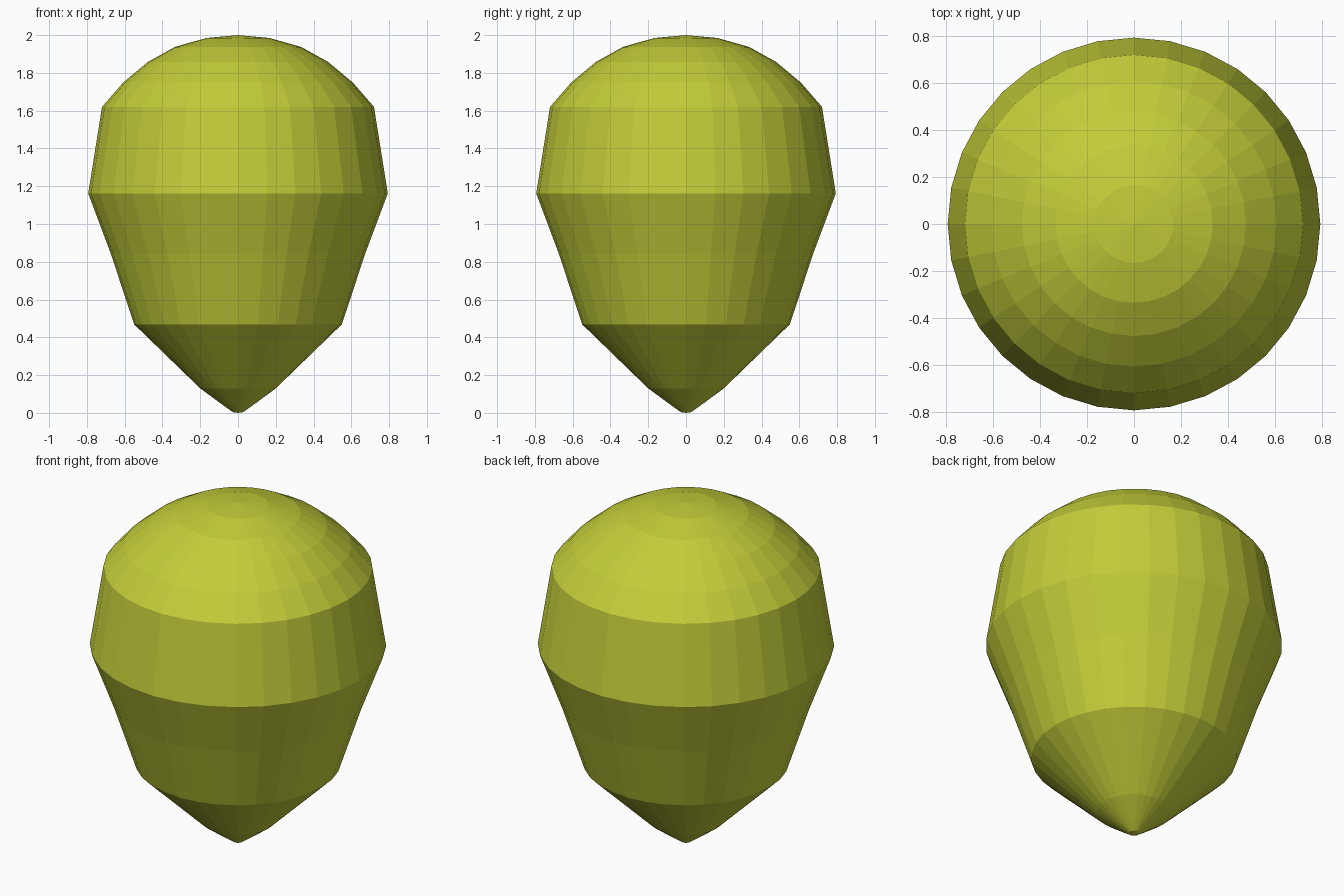
import bpy, bmesh, math

if "Cube" in bpy.data.objects:
    bpy.data.objects.remove(bpy.data.objects["Cube"])

SEGMENTS = 32
# radius, height from the lower tip to the crown
PROFILE = [(0.027, 0.004), (0.085, 0.045), (0.20, 0.13), (0.55, 0.469),
           (0.674, 0.845), (0.793, 1.162), (0.72, 1.62), (0.607, 1.75),
           (0.477, 1.858), (0.335, 1.937), (0.166, 1.985)]

green = bpy.data.materials.new("yellow_green")
green.diffuse_color = (0.54, 0.61, 0.04, 1)
green.use_nodes = True
green.node_tree.nodes["Principled BSDF"].inputs["Base Color"].default_value = green.diffuse_color


def lathe(name, profile, bottom_z, top_z, material):
    """Turn a profile around z, closed by a point at each end."""
    bm = bmesh.new()
    rings = [[bm.verts.new((r * math.cos(2 * math.pi * i / SEGMENTS),
                            r * math.sin(2 * math.pi * i / SEGMENTS), z))
              for i in range(SEGMENTS)] for r, z in profile]
    bottom = bm.verts.new((0, 0, bottom_z))
    top = bm.verts.new((0, 0, top_z))
    for i in range(SEGMENTS):
        j = (i + 1) % SEGMENTS
        for low, high in zip(rings, rings[1:]):
            bm.faces.new((low[i], low[j], high[j], high[i]))
        bm.faces.new((bottom, rings[0][j], rings[0][i]))
        bm.faces.new((rings[-1][i], rings[-1][j], top))
    mesh = bpy.data.meshes.new(name)
    bm.to_mesh(mesh)
    bm.free()
    mesh.materials.append(material)
    obj = bpy.data.objects.new(name, mesh)
    bpy.context.collection.objects.link(obj)
    return obj


# Faceted bulb with a domed crown and a pointed base
lathe("bulb_body", PROFILE, 0.0, 2.0, green)
